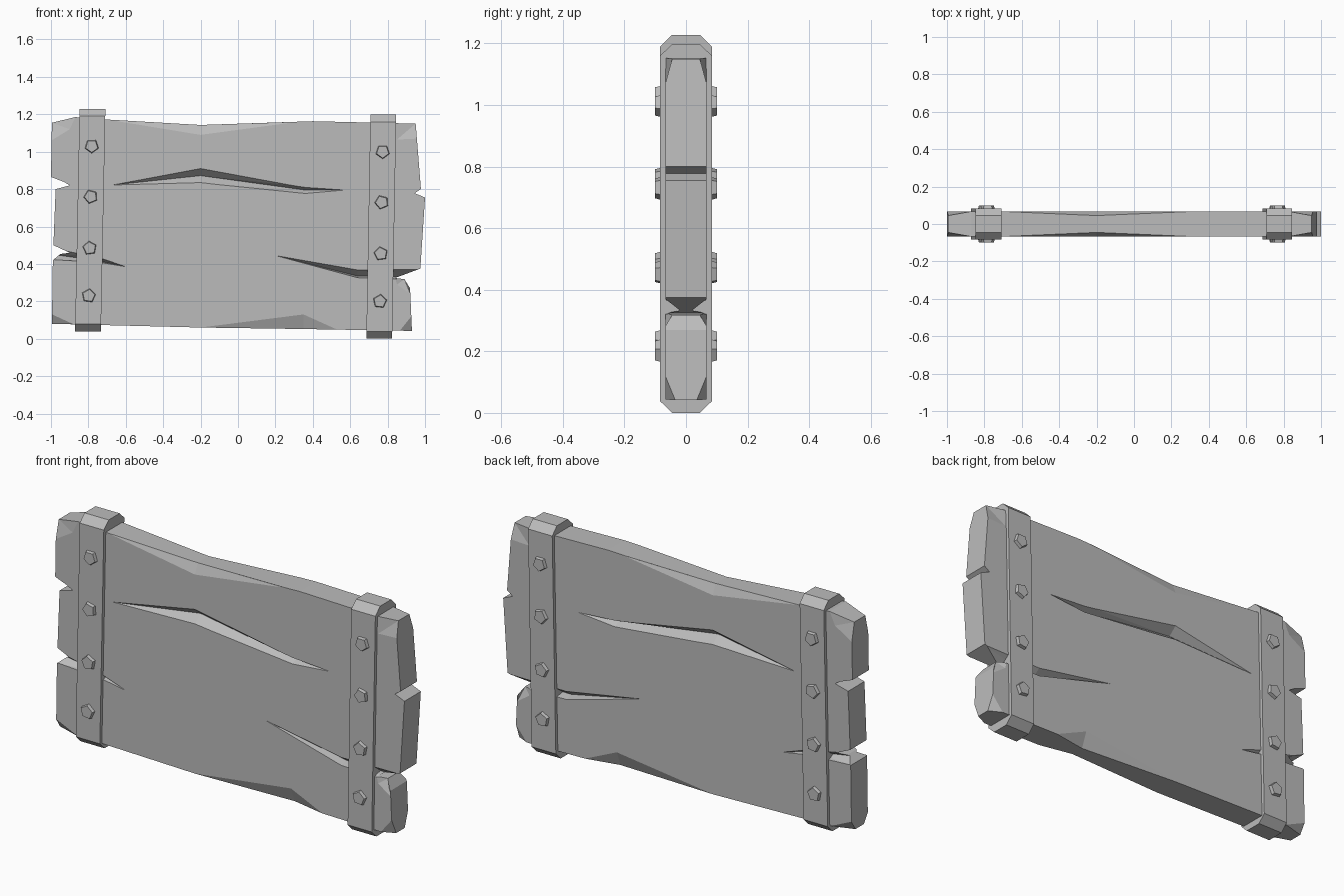
import bpy, bmesh, math
from mathutils import Vector

if "Cube" in bpy.data.objects:
    bpy.data.objects.remove(bpy.data.objects["Cube"])

mat = bpy.data.materials.new("plain grey")
mat.diffuse_color = (0.5, 0.5, 0.5, 1)
mat.use_nodes = True
mat.node_tree.nodes["Principled BSDF"].inputs["Base Color"].default_value = mat.diffuse_color
T = 0.067  # half thickness of the board


def make(name, bm):
    bmesh.ops.recalc_face_normals(bm, faces=bm.faces[:])
    me = bpy.data.meshes.new(name)
    bm.to_mesh(me)
    bm.free()
    me.materials.append(mat)
    ob = bpy.data.objects.new(name, me)
    bpy.context.collection.objects.link(ob)
    return ob


def cut(target, bm):
    cutter = make("cutter", bm)
    cutter.hide_render = True
    m = target.modifiers.new("cut", 'BOOLEAN')
    m.operation, m.solver, m.object = 'DIFFERENCE', 'EXACT', cutter
    bpy.context.view_layer.objects.active = target
    bpy.ops.object.modifier_apply(modifier=m.name)
    bpy.data.objects.remove(cutter)


# Board: ragged outline with split ends
outline = [(-0.995, 0.08), (-0.2, 0.06), (0.35, 0.052), (0.93, 0.042), (0.92, 0.27),
           (0.89, 0.318), (0.84, 0.325), (0.975, 0.375), (1.0, 0.755), (0.945, 0.778),
           (0.978, 0.8), (0.95, 1.15), (0.4, 1.163), (-0.2, 1.143), (-0.7, 1.172),
           (-0.87, 1.185), (-0.995, 1.155), (-1.0, 0.865), (-0.93, 0.838), (-0.9, 0.82),
           (-0.975, 0.8), (-0.987, 0.5), (-0.9, 0.46), (-0.95, 0.453), (-0.99, 0.42)]
bm = bmesh.new()
face = bm.faces.new([bm.verts.new((x, -T, z)) for x, z in outline])
ext = bmesh.ops.extrude_face_region(bm, geom=[face])
bmesh.ops.translate(bm, vec=(0, 2 * T, 0),
                    verts=[v for v in ext['geom'] if isinstance(v, bmesh.types.BMVert)])
board = make("board", bm)


# Chipped edges: points on the face, the lowered edge point, a point outside
def chip(points, low, depth, out):
    for s in (-1, 1):
        bm = bmesh.new()
        for x, z in points:
            bm.verts.new((x, s * T, z))
        bm.verts.new((low[0], s * depth, low[1]))
        bm.verts.new((low[0] + out[0], s * (T + 0.03), low[1] + out[1]))
        bmesh.ops.convex_hull(bm, input=bm.verts[:])
        cut(board, bm)


chip([(-0.7, 1.172), (-0.2, 1.09), (0.32, 1.16)], (-0.2, 1.143), 0.045, (0, 0.04))
chip([(-0.2, 0.06), (0.35, 0.13), (0.53, 0.049)], (0.35, 0.052), 0.035, (0, -0.04))
chip([(-0.994, 0.13), (-0.88, 0.078)], (-0.995, 0.08), 0.035, (-0.03, -0.03))
chip([(0.927, 0.12), (0.865, 0.043)], (0.93, 0.042), 0.035, (0.03, -0.03))
chip([(0.957, 1.07), (0.85, 1.065), (0.83, 1.153)], (0.95, 1.15), 0.045, (0.03, 0.03))
chip([(-0.998, 1.06), (-0.9, 1.12), (-0.87, 1.185)], (-0.995, 1.155), 0.045, (-0.03, 0.03))
chip([(0.921, 0.24), (0.85, 0.29), (0.84, 0.325)], (0.89, 0.318), 0.045, (0.03, 0.03))


# Cracks: V grooves lofted through stations (x, top z, bottom z, deep z, depth)
def crack(stations):
    for s in (-1, 1):
        bm = bmesh.new()
        rings = []
        for x, top, bot, deep, d in stations:
            y = T + (0.006 if d else 0)
            rings.append([bm.verts.new((x, s * y, top)), bm.verts.new((x, s * y, bot)),
                          bm.verts.new((x, s * (T - d), deep))])
        for a, b in zip(rings, rings[1:]):
            for i in range(3):
                j = (i + 1) % 3
                bm.faces.new((a[i], a[j], b[j], b[i]))
        bm.faces.new(rings[0])
        bm.faces.new(rings[-1])
        bmesh.ops.remove_doubles(bm, verts=bm.verts[:], dist=1e-5)
        bmesh.ops.triangulate(bm, faces=bm.faces[:])
        cut(board, bm)


crack([(-0.67, 0.822, 0.822, 0.822, 0), (-0.2, 0.915, 0.83, 0.872, 0.045),
       (0.36, 0.812, 0.773, 0.795, 0.03), (0.57, 0.795, 0.795, 0.795, 0)])
crack([(0.2, 0.445, 0.445, 0.445, 0), (0.64, 0.372, 0.325, 0.335, 0.045),
       (1.05, 0.375, 0.31, 0.33, 0.05)])
crack([(-0.6, 0.385, 0.385, 0.385, 0), (-0.74, 0.437, 0.407, 0.415, 0.03),
       (-1.05, 0.5, 0.425, 0.46, 0.045)])


# Straps: leaning chamfered bands around the board, with pentagonal bolts
def strap(side, x0, x1, z0, z1, bolts):
    def cx(z):
        return x0 + (x1 - x0) * (z - z0) / (z1 - z0)
    w, o, i, c = 0.069, 0.084, 0.045, 0.038
    prof = [(-i, z0), (i, z0), (o, z0 + c), (o, z1 - c), (i, z1), (-i, z1),
            (-o, z1 - c), (-o, z0 + c)]
    bm = bmesh.new()
    a, b = [[bm.verts.new((cx(z) + k * w, y, z)) for y, z in prof] for k in (-1, 1)]
    bm.faces.new(a)
    bm.faces.new(b)
    for n in range(8):
        m = (n + 1) % 8
        bm.faces.new((a[n], a[m], b[m], b[n]))
    make(side + "_strap", bm)

    bm = bmesh.new()
    for n, z in enumerate(bolts):
        for s in (-1, 1):
            lo, hi = [[bm.verts.new((cx(z) + r * math.cos(t), s * y, z + r * math.sin(t)))
                       for t in [0.2 + 0.25 * n + k * math.tau / 5 for k in range(5)]]
                      for r, y in ((0.041, 0.075), (0.034, 0.1))]
            bm.faces.new(lo)
            bm.faces.new(hi)
            for k in range(5):
                m = (k + 1) % 5
                bm.faces.new((lo[k], lo[m], hi[m], hi[k]))
    make(side + "_bolts", bm)


strap("left", -0.802, -0.778, 0.04, 1.228, (0.23, 0.485, 0.76, 1.03))
strap("right", 0.755, 0.777, 0.0, 1.198, (0.2, 0.455, 0.73, 1.0))
